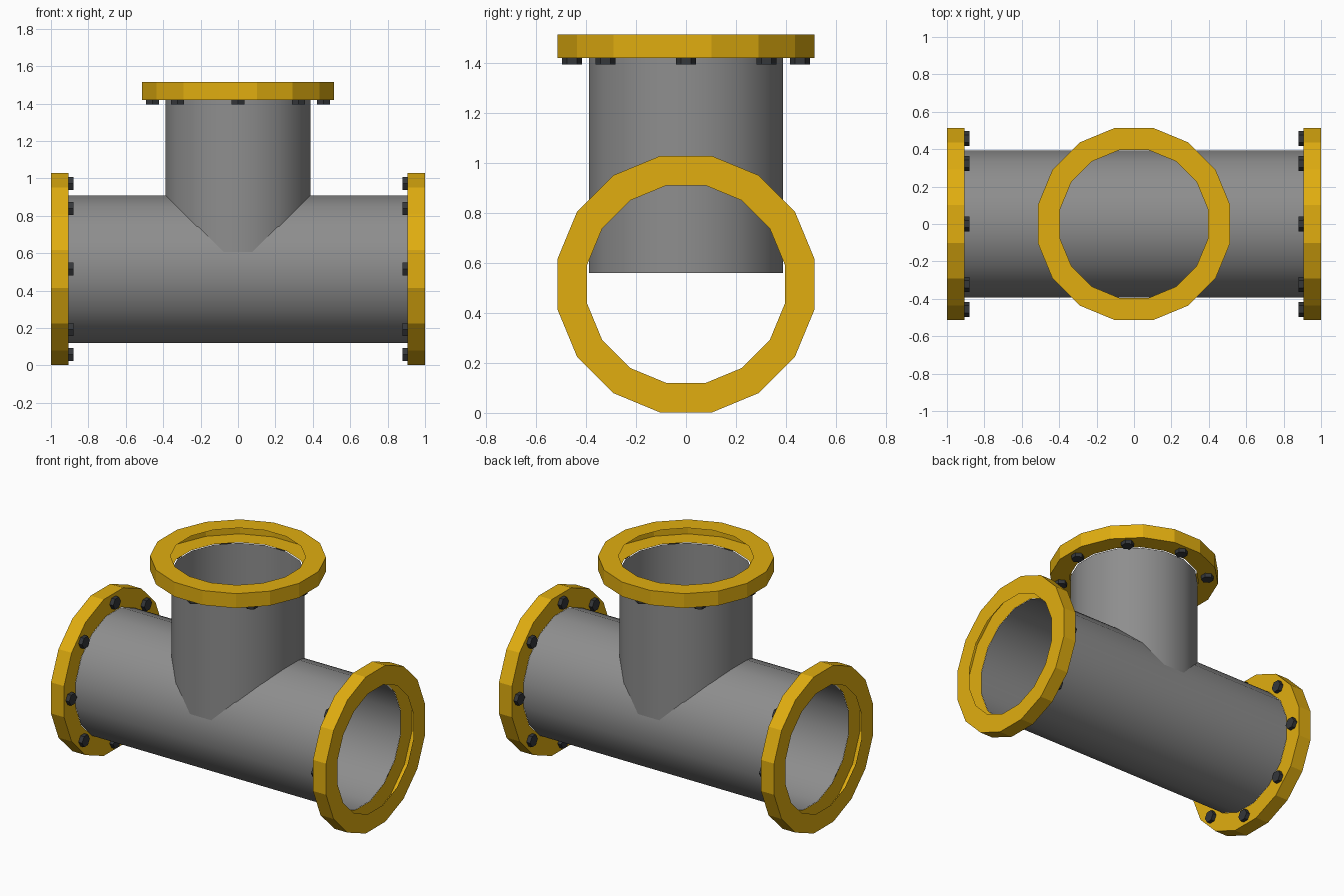
import bpy, bmesh, math
from mathutils import Matrix, Vector

cube = bpy.data.objects.get("Cube")
if cube:
    bpy.data.objects.remove(cube, do_unlink=True)

SIDES = 16
AXIS_Z = 0.515          # height of the main pipe's centre line
THICK = 0.095           # flange thickness
STEP = 2 * math.pi / SIDES


def material(name, rgb, roughness):
    mat = bpy.data.materials.new(name)
    mat.use_nodes = True
    mat.diffuse_color = (*rgb, 1)
    bsdf = mat.node_tree.nodes["Principled BSDF"]
    bsdf.inputs["Base Color"].default_value = (*rgb, 1)
    bsdf.inputs["Roughness"].default_value = roughness
    return mat


grey = material("pipe grey", (0.27, 0.27, 0.27), 0.5)
yellow = material("flange yellow", (0.75, 0.42, 0.005), 0.5)
dark = material("bolt dark grey", (0.035, 0.038, 0.042), 0.5)


def finish(name, bm, mat, matrix, smooth=False):
    bm.transform(matrix)
    mesh = bpy.data.meshes.new(name)
    bm.to_mesh(mesh)
    bm.free()
    mesh.materials.append(mat)
    for poly in mesh.polygons:
        poly.use_smooth = smooth
    obj = bpy.data.objects.new(name, mesh)
    bpy.context.collection.objects.link(obj)
    return obj


def lathe(bm, profile, sides=SIDES, start=STEP / 2, centre=Vector()):
    """Sweep (radius, height) points around z; returns the vertex rings."""
    rings = []
    for r, z in profile:
        angles = [start + 2 * math.pi * i / sides for i in range(sides)]
        rings.append([bm.verts.new(centre + Vector((r * math.cos(a), r * math.sin(a), z)))
                      for a in angles])
    for low, high in zip(rings, rings[1:]):
        for i in range(sides):
            j = (i + 1) % sides
            bm.faces.new((low[i], low[j], high[j], high[i]))
    return rings


def pipe(name, radius, z0, z1, matrix):
    bm = bmesh.new()
    lathe(bm, [(radius, z0), (radius, z1)])
    finish(name, bm, grey, matrix, smooth=True)


def flange(name, matrix):
    # Hollow ring: back plate, rim and front plate, open towards the bore
    bm = bmesh.new()
    inner, outer = 0.403, 0.524
    lathe(bm, [(inner, 0), (outer, 0), (outer, THICK), (inner, THICK)])
    finish(name + "_flange", bm, yellow, matrix)

    # Eight hexagonal bolt heads behind the flange
    bm = bmesh.new()
    for i in range(8):
        a = i * math.pi / 4
        centre = Vector((0.457 * math.cos(a), 0.457 * math.sin(a), 0))
        head = lathe(bm, [(0.04, -0.026), (0.04, 0)], 6, math.pi / 2, centre)
        bm.faces.new(head[0][::-1])
    finish(name + "_bolts", bm, dark, matrix)


# Pipes: the branch runs down into the open main pipe
centre = Matrix.Translation((0, 0, AXIS_Z))
along_x = Matrix.Rotation(math.pi / 2, 4, "Y")
end = 1 - THICK
pipe("main_pipe", 0.402, -end, end, centre @ along_x)
pipe("branch_pipe", 0.396, 0.56, 1.42, Matrix.Identity(4))

# Flanges at the three openings
seat = Matrix.Translation((0, 0, end))
flange("left", centre @ along_x @ seat)
flange("right", centre @ along_x.inverted() @ seat)
flange("top", Matrix.Translation((0, 0, 1.42)))
